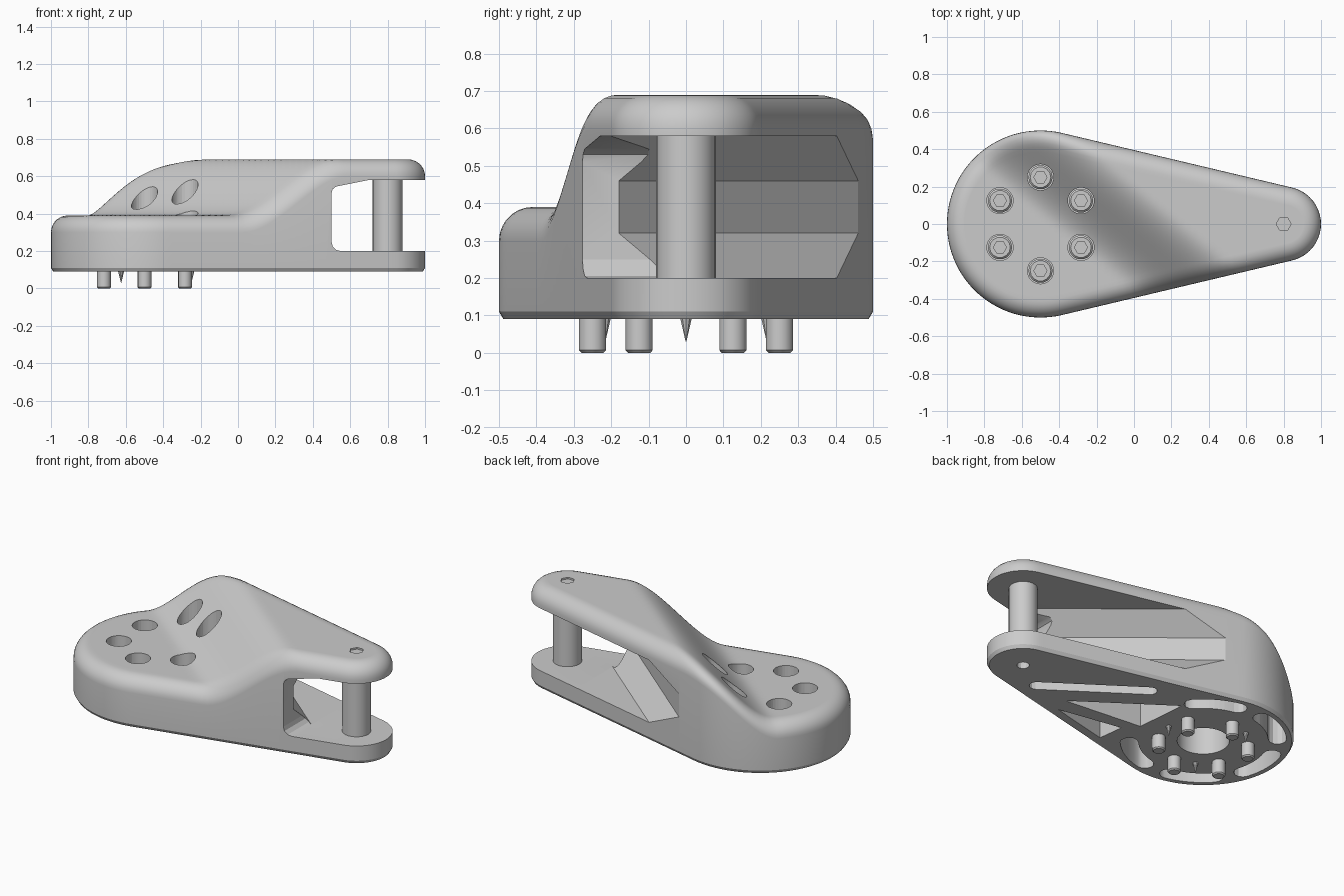
import bpy, bmesh, math
from math import cos, sin, pi, radians

if "Cube" in bpy.data.objects:
    bpy.data.objects.remove(bpy.data.objects["Cube"])

BIG, TIP = (-0.5, 0.5), (0.8, 0.2)          # (centre x, radius) of the two ends
NX, NY = 0.637, 0.771                       # direction the recess faces


def finish(name, bm, smooth=True):
    bmesh.ops.remove_doubles(bm, verts=bm.verts, dist=1e-6)
    bmesh.ops.recalc_face_normals(bm, faces=bm.faces)
    me = bpy.data.meshes.new(name)
    bm.to_mesh(me)
    bm.free()
    ob = bpy.data.objects.new(name, me)
    bpy.context.collection.objects.link(ob)
    if smooth:
        shade(ob)
    return ob


def activate(ob):
    bpy.ops.object.select_all(action='DESELECT')
    ob.select_set(True)
    bpy.context.view_layer.objects.active = ob


def shade(ob):
    activate(ob)
    bpy.ops.object.shade_smooth_by_angle(angle=radians(30))


def prism(pts, a, b, fn=lambda p, q, t: (p, q, t)):
    """Cutter: 2D outline pushed from a to b, placed by fn."""
    bm = bmesh.new()
    lo = [bm.verts.new(fn(p, q, a)) for p, q in pts]
    hi = [bm.verts.new(fn(p, q, b)) for p, q in pts]
    bm.faces.new(lo)
    bm.faces.new(hi)
    n = len(pts)
    for i in range(n):
        k = (i + 1) % n
        bm.faces.new((lo[i], lo[k], hi[k], hi[i]))
    ob = finish("cutter", bm, False)
    ob.hide_render = True
    return ob


def circle(x, y, r, n=28):
    return [(x + r * cos(2 * pi * i / n), y + r * sin(2 * pi * i / n)) for i in range(n)]


def cut(ob, cutters):
    activate(ob)
    for c in cutters:
        m = ob.modifiers.new("cut", 'BOOLEAN')
        m.operation, m.solver, m.object = 'DIFFERENCE', 'EXACT', c
        bpy.ops.object.modifier_apply(modifier=m.name)
    for c in cutters:
        bpy.data.objects.remove(c)
    shade(ob)


def lathe(name, prof, x, y, n):
    bm = bmesh.new()
    rings = [[bm.verts.new((px, py, z)) for px, py in circle(x, y, r, n)] for r, z in prof]
    for a, b in zip(rings, rings[1:]):
        for i in range(n):
            k = (i + 1) % n
            bm.faces.new((a[i], a[k], b[k], b[i]))
    bm.faces.new(rings[0])
    bm.faces.new(rings[-1])
    return finish(name, bm)


def height(x, y):
    t = (0.63 * x + 0.777 * y + 0.27) / 0.43
    t = max(0, min(1, t))
    return 0.39 + 0.30 * (0.8 * t * t * (3 - 2 * t) + 0.2 * t)


def half_outline(d):
    th = math.acos((BIG[1] - TIP[1]) / (TIP[0] - BIG[0]))
    tip = [(TIP[0] + (TIP[1] - d) * cos(th * i / 10), (TIP[1] - d) * sin(th * i / 10))
           for i in range(11)]
    rear = []
    for i in range(29):
        a = th + (pi - th) * i / 28
        rear.append((BIG[0] + (BIG[1] - d) * cos(a), (BIG[1] - d) * sin(a)))
    p, q = tip[-1], rear[0]
    side = [(p[0] + (q[0] - p[0]) * i / 36, p[1] + (q[1] - p[1]) * i / 36) for i in range(1, 36)]
    pts = tip + side + rear
    pts[-1] = (pts[-1][0], 0.0)
    return pts


# Body: stacked teardrop rings with a rounded top edge, capped by a wavy grid
def make_body():
    bm = bmesh.new()
    R, M = 0.09, 30
    specs = [(0.012, lambda x, y: 0.09), (0, lambda x, y: 0.11)]
    for i in range(8):
        a = pi / 2 * i / 7
        specs.append((R * (1 - cos(a)), lambda x, y, s=sin(a): height(x, y) - R + R * s))
    rings = []
    for d, zf in specs:
        up = half_outline(d)
        loop = up + [(x, -y) for x, y in up[-2:0:-1]]
        rings.append([bm.verts.new((x, y, zf(x, y))) for x, y in loop])
    n = len(rings[0])
    for a, b in zip(rings, rings[1:]):
        for i in range(n):
            k = (i + 1) % n
            bm.faces.new((a[i], a[k], b[k], b[i]))
    bm.faces.new(rings[0])
    top, up = rings[-1], half_outline(R)
    cols = []
    for i, (x, y) in enumerate(up):
        if i in (0, len(up) - 1):
            cols.append([top[i]] * (M + 1))
            continue
        mid = [bm.verts.new((x, y * (1 - 2 * j / M), height(x, y * (1 - 2 * j / M))))
               for j in range(1, M)]
        cols.append([top[i]] + mid + [top[n - i]])
    for a, b in zip(cols, cols[1:]):
        for j in range(M):
            bm.faces.new(list(dict.fromkeys((a[j], b[j], b[j + 1], a[j + 1]))))
    return finish("body", bm)


body = make_body()
ring = [radians(30 + 60 * i) for i in range(6)]
bolts = [(-0.5 + 0.25 * cos(a), 0.25 * sin(a)) for a in ring]

# Slanted recess with a bevelled back wall, then the open mouth at the tip
recess = [(0.29, 0.2), (0.18, 0.32), (0.18, 0.46), (0.29, 0.58), (1.6, 0.58), (1.6, 0.2)]
cutters = [prism(recess, -1.5, 1.5, lambda u, z, t: (NX * u + NY * t, NY * u - NX * t, z))]
mouth = [(1.3, 0.2), (0.55, 0.2), (0.525, 0.206), (0.506, 0.225), (0.5, 0.25),
         (0.5, 0.51), (0.506, 0.53), (0.525, 0.545), (0.7, 0.58), (1.3, 0.58)]
cutters.append(prism(mouth, -1, 1, lambda x, z, t: (x, t, z)))

# Bolt wells and underside pockets
cutters += [prism(circle(x, y, 0.07), 0.14, 0.9) for x, y in bolts]
cutters.append(prism(circle(-0.5, 0, 0.145, 36), 0, 0.3))


def arc_pocket(mid, r=0.41, w=0.05, half=radians(18)):
    """Curved slot with round ends, following the big end of the body."""
    def arc(rad, s):
        angles = [mid + s * half * (i / 4 - 1) for i in range(9)]
        return [(-0.5 + rad * cos(a), rad * sin(a)) for a in angles]

    def cap(e, turn):
        return [(-0.5 + r * cos(e) + w * cos(e + turn + pi * i / 6),
                 r * sin(e) + w * sin(e + turn + pi * i / 6)) for i in range(1, 6)]
    return arc(r + w, 1) + cap(mid + half, 0) + arc(r - w, -1) + cap(mid - half, pi)


cutters += [prism(arc_pocket(radians(60 * k)), 0, 0.3) for k in range(1, 6)]
a0 = math.atan2(-0.36, 0.52)
slot = [(cx + 0.04 * cos(a0 + s + pi * i / 6), cy + 0.04 * sin(a0 + s + pi * i / 6))
        for cx, cy, s in ((0.60, -0.125, -pi / 2), (0.08, 0.235, pi / 2)) for i in range(7)]
cutters.append(prism(slot, 0, 0.17))
for tri in ([(-0.16, 0.22), (-0.13, -0.1), (0.37, -0.15)],
            [(-0.06, -0.18), (-0.04, -0.34), (0.34, -0.25)]):
    cutters.append(prism(tri, 0, 0.3))
# Sockets for the pin ends
cutters.append(prism(circle(0.8, 0, 0.04, 6), 0.68, 0.9))
cutters.append(prism(circle(0.8, 0, 0.035, 16), 0, 0.13))
cut(body, cutters)

# Cross pin
lathe("pin", [(0.08, 0.19), (0.08, 0.59)], 0.8, 0, 24)

# Bolts with hexagonal sockets
for i, (x, y) in enumerate(bolts):
    prof = [(0.03, 0), (0.037, 0.007), (0.037, 0.135), (0.062, 0.135), (0.065, 0.19), (0.055, 0.2)]
    bolt = lathe(f"bolt_{i + 1}", prof, x, y, 14)
    cut(bolt, [prism(circle(x, y, 0.035, 6), 0.165, 0.3)])

# Locating spikes
for i in range(3):
    a = 2 * pi * i / 3
    lathe(f"spike_{i + 1}", [(0.018, 0.1), (0.001, 0.03)], -0.5 + 0.25 * cos(a), 0.25 * sin(a), 10)
